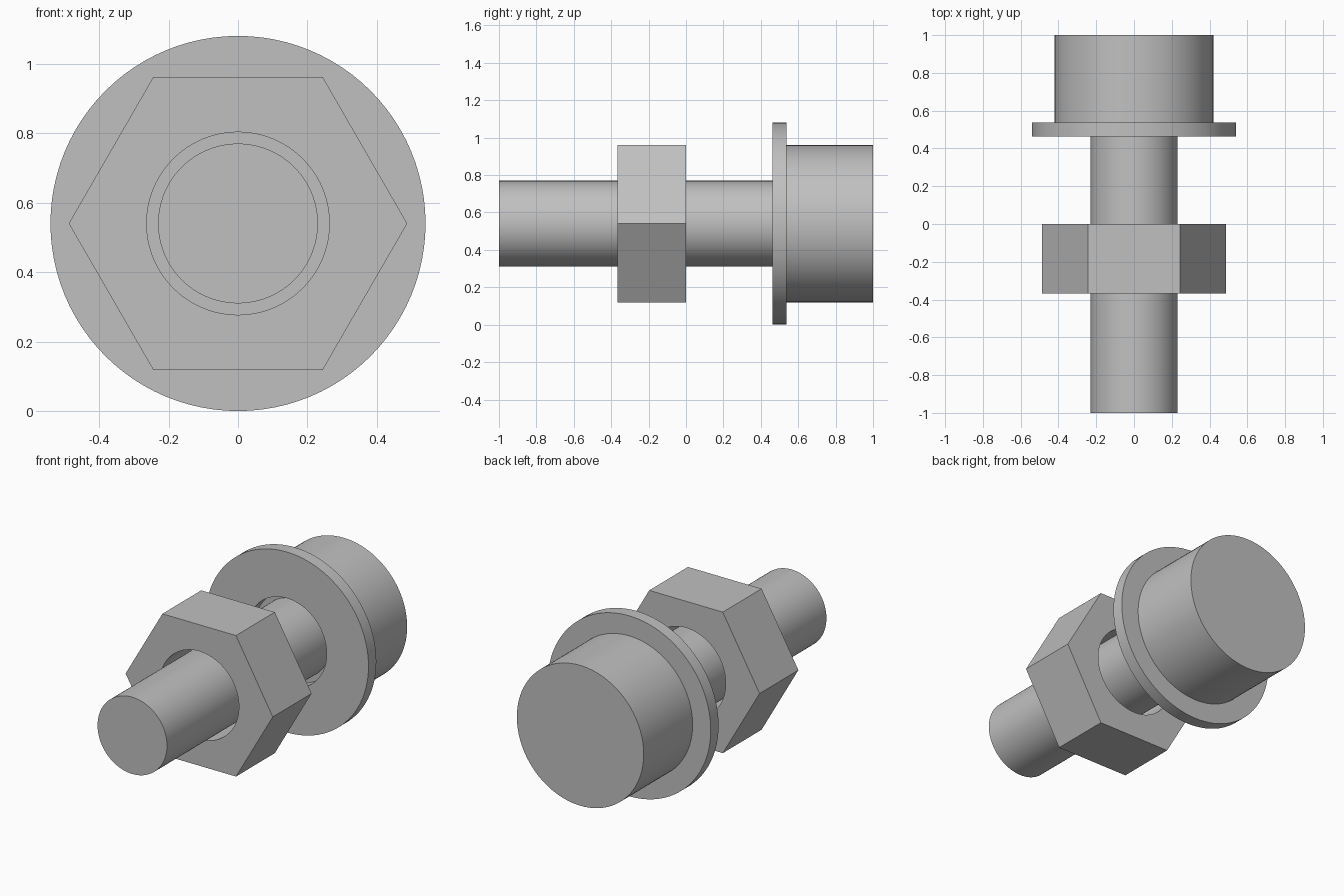
import bpy, bmesh
from math import cos, sin, pi, radians

if "Cube" in bpy.data.objects:
    bpy.data.objects.remove(bpy.data.objects["Cube"])

AXIS_Z = 0.54      # height of the bolt axis
SEGMENTS = 96      # divisible by six, so the nut corners land on vertices

# One plain steel grey
steel = bpy.data.materials.new("steel_grey")
steel.use_nodes = True
grey = (0.53, 0.53, 0.53, 1)
steel.diffuse_color = grey
bsdf = next(n for n in steel.node_tree.nodes if n.type == 'BSDF_PRINCIPLED')
bsdf.inputs["Base Color"].default_value = grey


def round_radius(r):
    return lambda a: r


def hex_radius(apothem):
    return lambda a: apothem / cos(a % (pi / 3) - pi / 6)


def loop(bm, radius, y):
    angles = [2 * pi * i / SEGMENTS for i in range(SEGMENTS)]
    return [bm.verts.new((radius(a) * cos(a), y, radius(a) * sin(a))) for a in angles]


def bridge(bm, a, b):
    for i in range(SEGMENTS):
        j = (i + 1) % SEGMENTS
        bm.faces.new((a[i], a[j], b[j], b[i]))


def finish(bm, name):
    bmesh.ops.recalc_face_normals(bm, faces=bm.faces)
    mesh = bpy.data.meshes.new(name)
    bm.to_mesh(mesh)
    bm.free()
    mesh.materials.append(steel)
    obj = bpy.data.objects.new(name, mesh)
    obj.location.z = AXIS_Z
    bpy.context.collection.objects.link(obj)
    bpy.ops.object.select_all(action='DESELECT')
    obj.select_set(True)
    bpy.context.view_layer.objects.active = obj
    bpy.ops.object.shade_smooth_by_angle(angle=radians(30))


def lathe(name, profile):
    """Solid of revolution along y from (radius, y) points, capped at both ends."""
    bm = bmesh.new()
    loops = [loop(bm, round_radius(r), y) for r, y in profile]
    for a, b in zip(loops, loops[1:]):
        bridge(bm, a, b)
    bm.faces.new(loops[0])
    bm.faces.new(loops[-1])
    finish(bm, name)


def ring(name, outer, hole, y0, y1):
    """Plate with a round hole through it; outer gives the rim shape."""
    bm = bmesh.new()
    inner = round_radius(hole)
    loops = [loop(bm, f, y) for f, y in
             ((outer, y0), (outer, y1), (inner, y1), (inner, y0))]
    for k in range(4):
        bridge(bm, loops[k], loops[(k + 1) % 4])
    finish(bm, name)


# Bolt: shank and round head in one piece
lathe("bolt", [(0.23, -1), (0.23, 0.537), (0.42, 0.537), (0.42, 1)])

# Loose washer under the head, and the six-sided nut
ring("washer", round_radius(0.54), 0.263, 0.463, 0.537)
ring("nut", hex_radius(0.422), 0.263, -0.367, 0)
